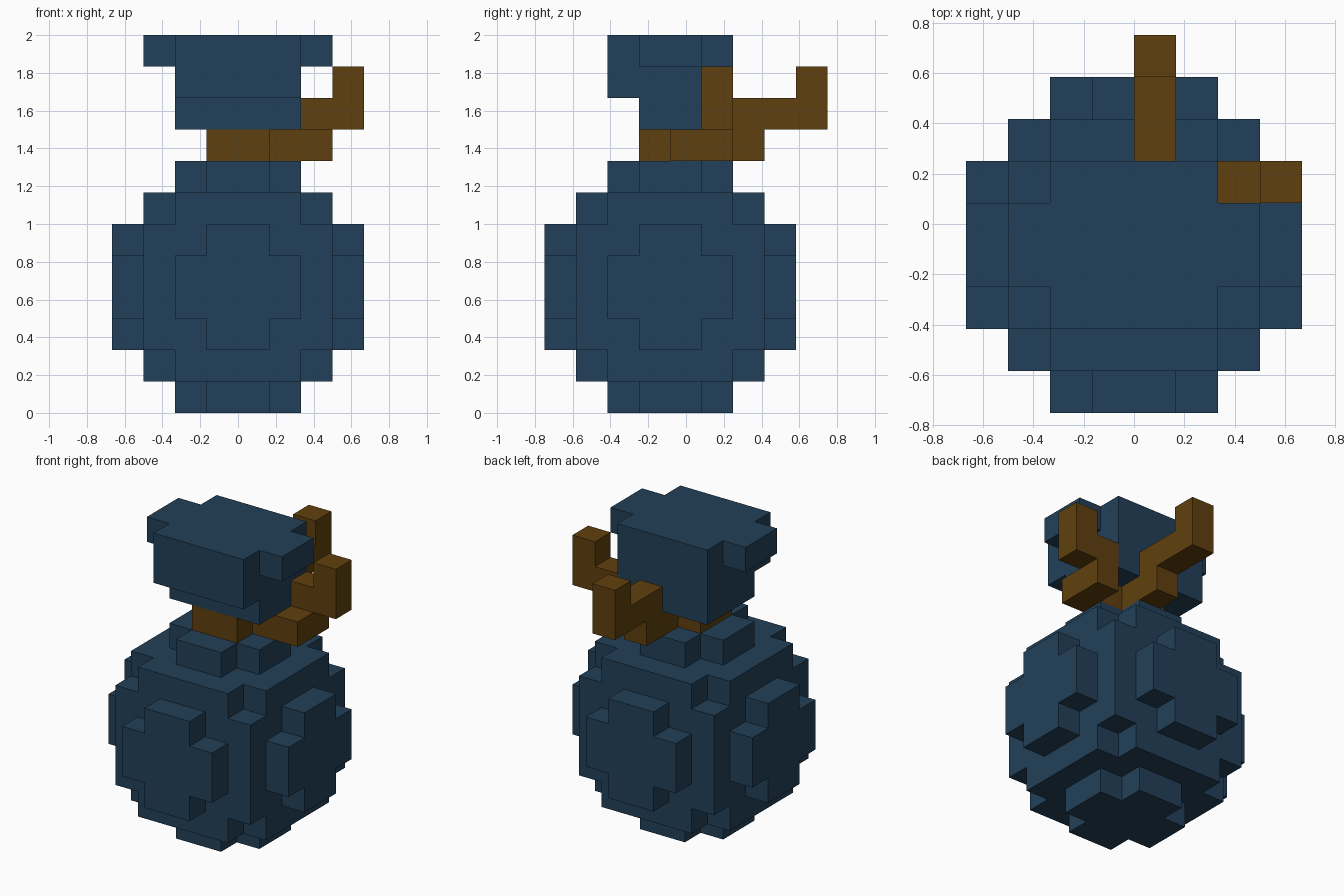
import bpy
import bmesh
from itertools import permutations, product
from mathutils import Vector

cube = bpy.data.objects.get("Cube")
if cube:
    bpy.data.objects.remove(cube, do_unlink=True)

UNIT = 1 / 6                      # size of one block
ORIGIN = Vector((0, -0.75, 0))    # block (0, 0, 0) in world space


def make_material(name, color):
    mat = bpy.data.materials.new(name)
    mat.use_nodes = True
    mat.diffuse_color = color
    bsdf = next(n for n in mat.node_tree.nodes if n.type == 'BSDF_PRINCIPLED')
    bsdf.inputs["Base Color"].default_value = color
    return mat


def block_part(name, boxes, mat):
    """Union of block boxes ((x0, x1), (y0, y1), (z0, z1)) as one outer shell."""
    cells = set()
    for spans in boxes:
        cells.update(product(*(range(a, b) for a, b in spans)))
    bm = bmesh.new()
    for cell in sorted(cells):
        for axis, side in product(range(3), (0, 1)):
            neighbour = list(cell)
            neighbour[axis] += 2 * side - 1
            if tuple(neighbour) in cells:
                continue
            u, v = (axis + 1) % 3, (axis + 2) % 3
            corners = []
            for du, dv in ((0, 0), (1, 0), (1, 1), (0, 1)):
                p = Vector(cell)
                p[axis] += side
                p[u] += du
                p[v] += dv
                corners.append(bm.verts.new(p * UNIT + ORIGIN))
            bm.faces.new(corners if side else corners[::-1])
    bmesh.ops.remove_doubles(bm, verts=bm.verts, dist=1e-4)
    mesh = bpy.data.meshes.new(name)
    bm.to_mesh(mesh)
    bm.free()
    mesh.materials.append(mat)
    obj = bpy.data.objects.new(name, mesh)
    bpy.context.collection.objects.link(obj)
    return obj


blue = make_material("dark blue cloth", (0.016, 0.051, 0.100, 1))
brown = make_material("brown cord", (0.117, 0.051, 0.0044, 1))

# Round sack: boxes of these half sizes in every orientation form a block ball
half_sizes = set(permutations((3, 3, 2))) | set(permutations((4, 2, 1)))
ball = [((-a, a), (4 - b, 4 + b), (4 - c, 4 + c)) for a, b, c in sorted(half_sizes)]
block_part("sack_body", ball, blue)

# Gathered cloth above the tie, flaring towards the top
block_part("sack_mouth", [
    ((-2, 2), (3, 6), (9, 10)),
    ((-2, 2), (2, 6), (10, 12)),
    ((-3, 3), (3, 5), (11, 12)),
], blue)

# Cord around the neck with two upturned ends
block_part("neck_cord", [
    ((-1, 1), (3, 5), (8, 9)),      # neck
    ((1, 3), (4, 5), (8, 9)),       # side end
    ((2, 3), (4, 6), (8, 9)),
    ((2, 4), (5, 6), (9, 10)),
    ((3, 4), (5, 6), (10, 11)),
    ((0, 1), (5, 7), (8, 9)),       # back end
    ((0, 1), (6, 9), (9, 10)),
    ((0, 1), (8, 9), (10, 11)),
], brown)
